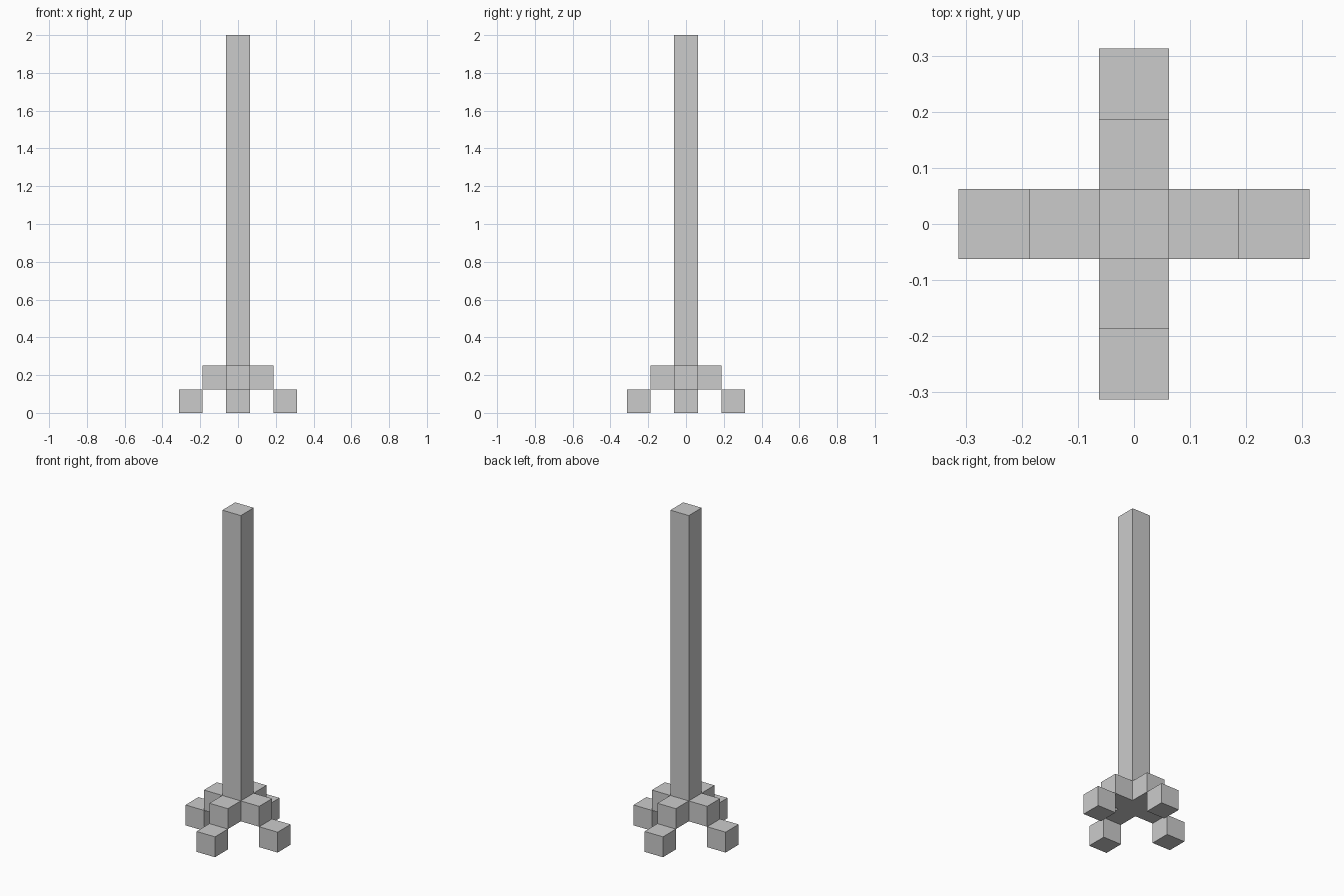
import bpy
from math import cos, sin, pi

if "Cube" in bpy.data.objects:
    bpy.data.objects.remove(bpy.data.objects["Cube"])

U = 0.125  # block size


def box(name, center, size):
    bpy.ops.mesh.primitive_cube_add(size=1, location=center)
    ob = bpy.context.object
    ob.name = ob.data.name = name
    for v in ob.data.vertices:
        v.co = [c * s for c, s in zip(v.co, size)]
    return ob


# Tall square post, starting level with the underside of the arms
box("post", (0, 0, (U + 2) / 2), (U, U, 2 - U))

# Four stepped supports: an arm block against the post, a foot block lower and further out
for i, side in enumerate(("right", "back", "left", "front")):
    dx, dy = round(cos(i * pi / 2)), round(sin(i * pi / 2))
    box(side + "_arm", (dx * U, dy * U, 1.5 * U), (U, U, U))
    box(side + "_foot", (dx * 2 * U, dy * 2 * U, 0.5 * U), (U, U, U))
